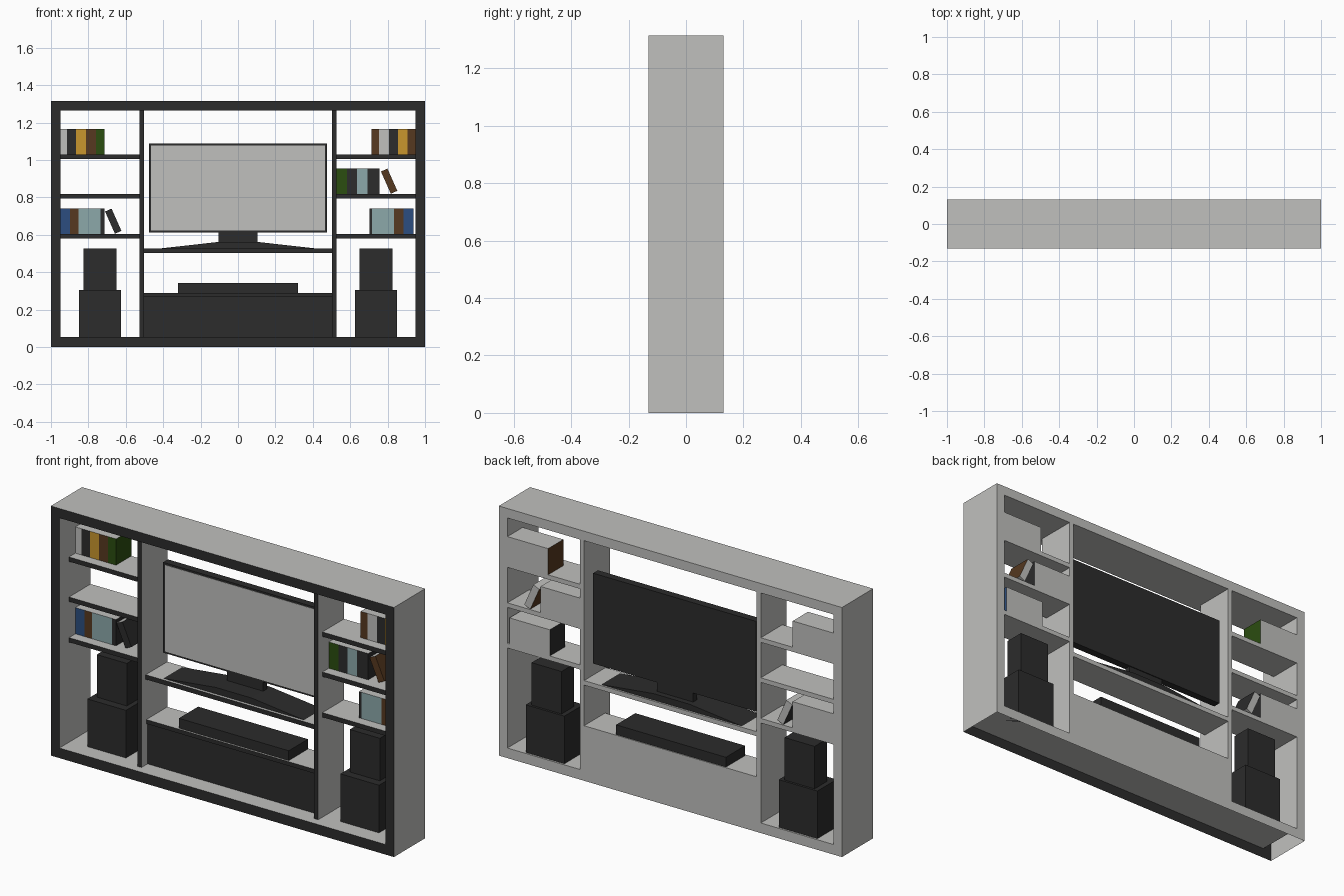
import bpy, bmesh, math
from mathutils import Matrix

if "Cube" in bpy.data.objects:
    bpy.data.objects.remove(bpy.data.objects["Cube"])


def material(name, rgb):
    m = bpy.data.materials.new(name)
    m.diffuse_color = (*rgb, 1)
    m.use_nodes = True
    m.node_tree.nodes["Principled BSDF"].inputs["Base Color"].default_value = m.diffuse_color
    return m


LIGHT = material("light_grey", (0.53, 0.53, 0.515))
DARK = material("charcoal", (0.025, 0.025, 0.025))
YELLOW = material("ochre", (0.578, 0.305, 0.027))
BROWN = material("brown", (0.093, 0.040, 0.014))
GREEN = material("dark_green", (0.024, 0.074, 0.005))
TEAL = material("pale_teal", (0.262, 0.392, 0.402))
BLUE = material("blue", (0.025, 0.076, 0.216))

BACK = 0.13


def finish(name, bm, base, accent=None, rule=None):
    """Turn a bmesh into an object; faces passing the rule get the accent."""
    bmesh.ops.recalc_face_normals(bm, faces=bm.faces)
    bm.normal_update()
    me = bpy.data.meshes.new(name)
    me.materials.append(base)
    if accent:
        me.materials.append(accent)
        for f in bm.faces:
            f.material_index = int(rule(f.normal))
    bm.to_mesh(me)
    bm.free()
    ob = bpy.data.objects.new(name, me)
    bpy.context.collection.objects.link(ob)
    return ob


def box(name, x, y, z, base, accent=None, rule=None, lean=0):
    bm = bmesh.new()
    size = (x[1] - x[0], y[1] - y[0], z[1] - z[0])
    mid = ((x[0] + x[1]) / 2, (y[0] + y[1]) / 2, (z[0] + z[1]) / 2)
    bmesh.ops.create_cube(bm, size=1, matrix=Matrix.Translation(mid)
                          @ Matrix.Rotation(lean, 4, 'Y') @ Matrix.Diagonal((*size, 1)))
    return finish(name, bm, base, accent, rule)


def is_front(n):
    return n.y < -0.9


def is_cover(n):
    return n.y < -0.9 or (abs(n.x) > 0.7 and abs(n.y) < 0.1)


def panel(name, x, y, z):
    """Light board with a dark front edge."""
    return box(name, x, y, z, LIGHT, DARK, is_front)


# Outer frame: a rectangular ring, open underneath
bm = bmesh.new()
outer = [(-1, 0), (1, 0), (1, 1.315), (-1, 1.315)]
inner = [(-0.95, 0.053), (0.95, 0.053), (0.95, 1.265), (-0.95, 1.265)]
of, ob_, nf, nb = [[bm.verts.new((p[0], y, p[1])) for p in ring]
                   for ring, y in ((outer, -BACK), (outer, BACK), (inner, -BACK), (inner, BACK))]
for i in range(4):
    j = (i + 1) % 4
    bm.faces.new((of[i], of[j], nf[j], nf[i]))
    bm.faces.new((ob_[j], ob_[i], nb[i], nb[j]))
    bm.faces.new((nf[i], nf[j], nb[j], nb[i]))
    if i > 0:
        bm.faces.new((of[j], of[i], ob_[i], ob_[j]))
finish("frame", bm, LIGHT, DARK, is_front)

# Dividers, side shelves and speakers on both sides
for s, side in ((-1, "left"), (1, "right")):
    def span(a, b):
        return tuple(sorted((s * a, s * b)))
    panel(side + "_divider", span(0.503, 0.527), (-0.085, BACK), (0.053, 1.265))
    for k, top in enumerate((0.604, 0.818, 1.029)):
        panel(f"{side}_shelf_{k}", span(0.527, 0.95), (-0.05, BACK), (top - 0.024, top))
    box(side + "_speaker_base", span(0.625, 0.85), (-0.04, 0.12), (0.053, 0.304), DARK)
    box(side + "_speaker_top", span(0.65, 0.825), (0.003, 0.108), (0.304, 0.528), DARK)

# Centre shelf and low console
panel("screen_shelf", (-0.503, 0.503), (-0.05, BACK), (0.504, 0.528))
panel("console", (-0.503, 0.503), (-0.035, BACK), (0.053, 0.268))
panel("console_top", (-0.503, 0.503), (-0.045, BACK), (0.268, 0.29))
box("media_player", (-0.32, 0.32), (-0.035, 0.125), (0.29, 0.342), DARK)

# Television: body, screen plate, neck and wedge foot
box("television_body", (-0.475, 0.475), (0.055, 0.095), (0.612, 1.088), DARK)
box("television_screen", (-0.464, 0.464), (0.053, 0.056), (0.622, 1.078), LIGHT)
box("television_neck", (-0.105, 0.105), (0.06, 0.09), (0.56, 0.614), DARK)
bm = bmesh.new()
foot = bm.faces.new([bm.verts.new((x, -0.035, z)) for x, z in
                     ((-0.41, 0.528), (0.41, 0.528), (0.105, 0.562), (-0.105, 0.562))])
ext = bmesh.ops.extrude_face_region(bm, geom=[foot], use_keep_orig=True)
bmesh.ops.translate(bm, vec=(0, 0.155, 0),
                    verts=[v for v in ext["geom"] if isinstance(v, bmesh.types.BMVert)])
finish("television_foot", bm, DARK)


# Books: rows of (width, colour) from a starting x
def books(name, x, z, row):
    for k, (w, col) in enumerate(row):
        box(f"{name}_book_{k}", (x, x + w), (0.003, BACK), (z, z + 0.138), LIGHT, col, is_cover)
        x += w


def leaning_book(name, x, z, col):
    box(name, (x - 0.019, x + 0.019), (0.003, BACK), (z + 0.004, z + 0.134),
        LIGHT, col, is_cover, lean=-math.radians(24))


books("upper_left", -0.95, 1.029, [(0.036, LIGHT), (0.048, DARK), (0.054, YELLOW),
                                   (0.053, BROWN), (0.046, GREEN)])
books("lower_left", -0.95, 0.604, [(0.053, BLUE), (0.043, BROWN), (0.118, TEAL), (0.023, DARK)])
books("upper_right", 0.713, 1.029, [(0.041, BROWN), (0.053, LIGHT), (0.048, DARK),
                                    (0.05, YELLOW), (0.045, BROWN)])
books("middle_right", 0.527, 0.818, [(0.056, GREEN), (0.053, DARK), (0.057, TEAL), (0.064, DARK)])
books("lower_right", 0.703, 0.604, [(0.014, DARK), (0.118, TEAL), (0.05, BROWN), (0.053, BLUE)])
leaning_book("left_leaning_book", -0.667, 0.604, DARK)
leaning_book("right_leaning_book", 0.808, 0.818, BROWN)
